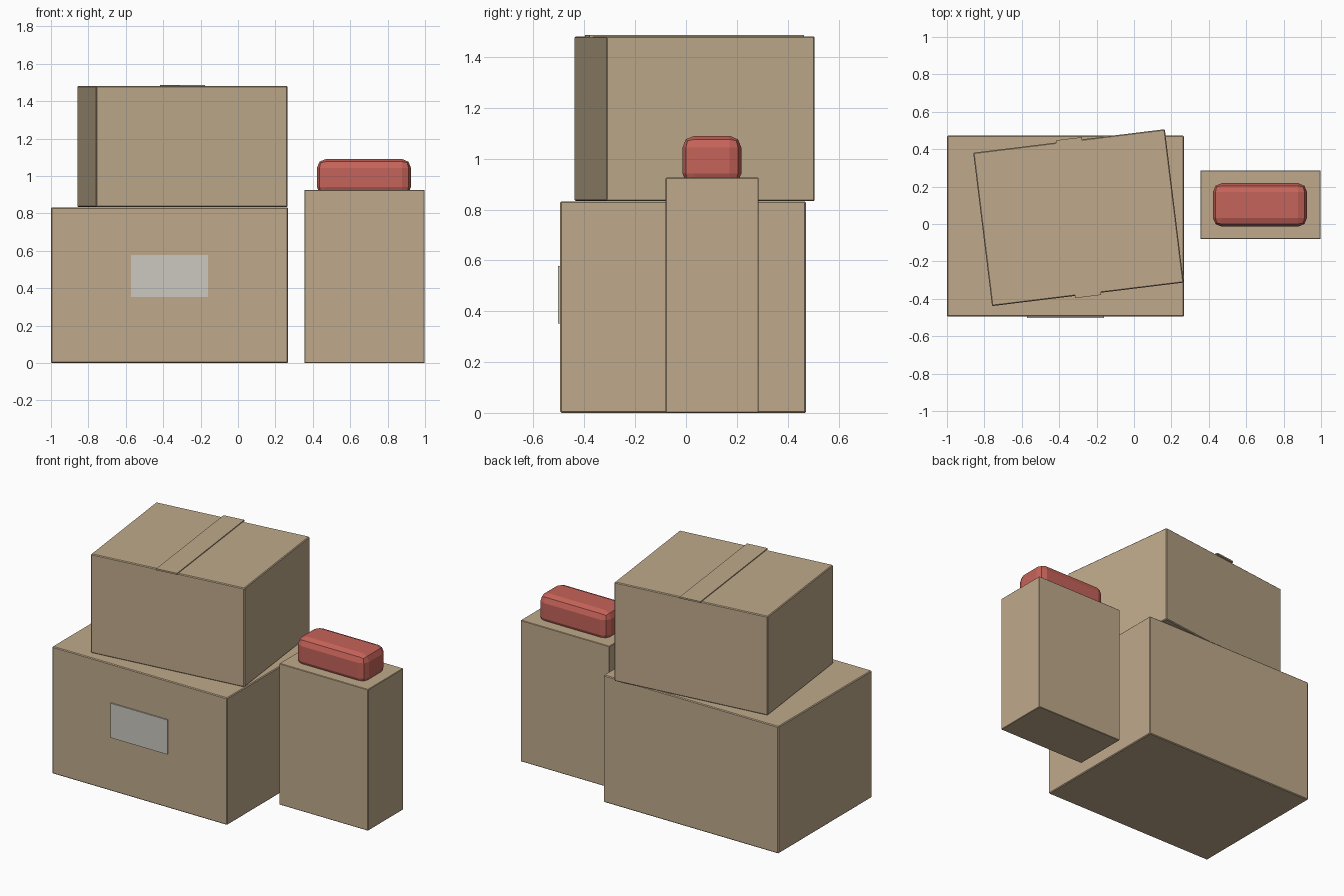
import bpy, math
from mathutils import Matrix, Vector

if "Cube" in bpy.data.objects:
    bpy.data.objects.remove(bpy.data.objects["Cube"])


def material(name, rgb):
    m = bpy.data.materials.new(name)
    m.diffuse_color = (*rgb, 1)
    m.use_nodes = True
    m.node_tree.nodes["Principled BSDF"].inputs["Base Color"].default_value = m.diffuse_color
    return m


cardboard = material("cardboard", (0.52, 0.40, 0.26))
paper = material("paper", (0.60, 0.58, 0.53))
red = material("red", (0.56, 0.125, 0.10))


def box(name, lo, hi, mat, bevel=0.0, segments=1, turn=0.0):
    """Box between two corners, turned about its own vertical axis."""
    lo, hi = Vector(lo), Vector(hi)
    bpy.ops.mesh.primitive_cube_add(size=1, location=(lo + hi) / 2)
    ob = bpy.context.object
    ob.name = name
    ob.data.transform(Matrix.Diagonal((*(hi - lo), 1)))
    ob.rotation_euler.z = math.radians(turn)
    ob.data.materials.append(mat)
    if bevel:
        mod = ob.modifiers.new("bevel", 'BEVEL')
        mod.width = bevel
        mod.segments = segments
    return ob


# Large box with its paper label
box("large_box", (-1.0, -0.495, 0), (0.268, 0.472, 0.832), cardboard, 0.005)
box("paper_label", (-0.573, -0.503, 0.352), (-0.16, -0.494, 0.578), paper)

# Smaller box stacked askew, with a tape strip overhanging both ends
cx, cy, turn = -0.297, 0.034, 7
box("stacked_box", (cx - 0.516, cy - 0.413, 0.833), (cx + 0.516, cy + 0.413, 1.481),
    cardboard, 0.005, turn=turn)
box("tape_strip", (cx - 0.07, cy - 0.425, 1.477), (cx + 0.07, cy + 0.425, 1.487),
    cardboard, turn=turn)

# Tall box with a rounded red bundle on top
box("tall_box", (0.355, -0.08, 0), (0.998, 0.286, 0.925), cardboard, 0.003)
box("red_bundle", (0.422, -0.014, 0.895), (0.925, 0.218, 1.09), red, 0.047, 2)
